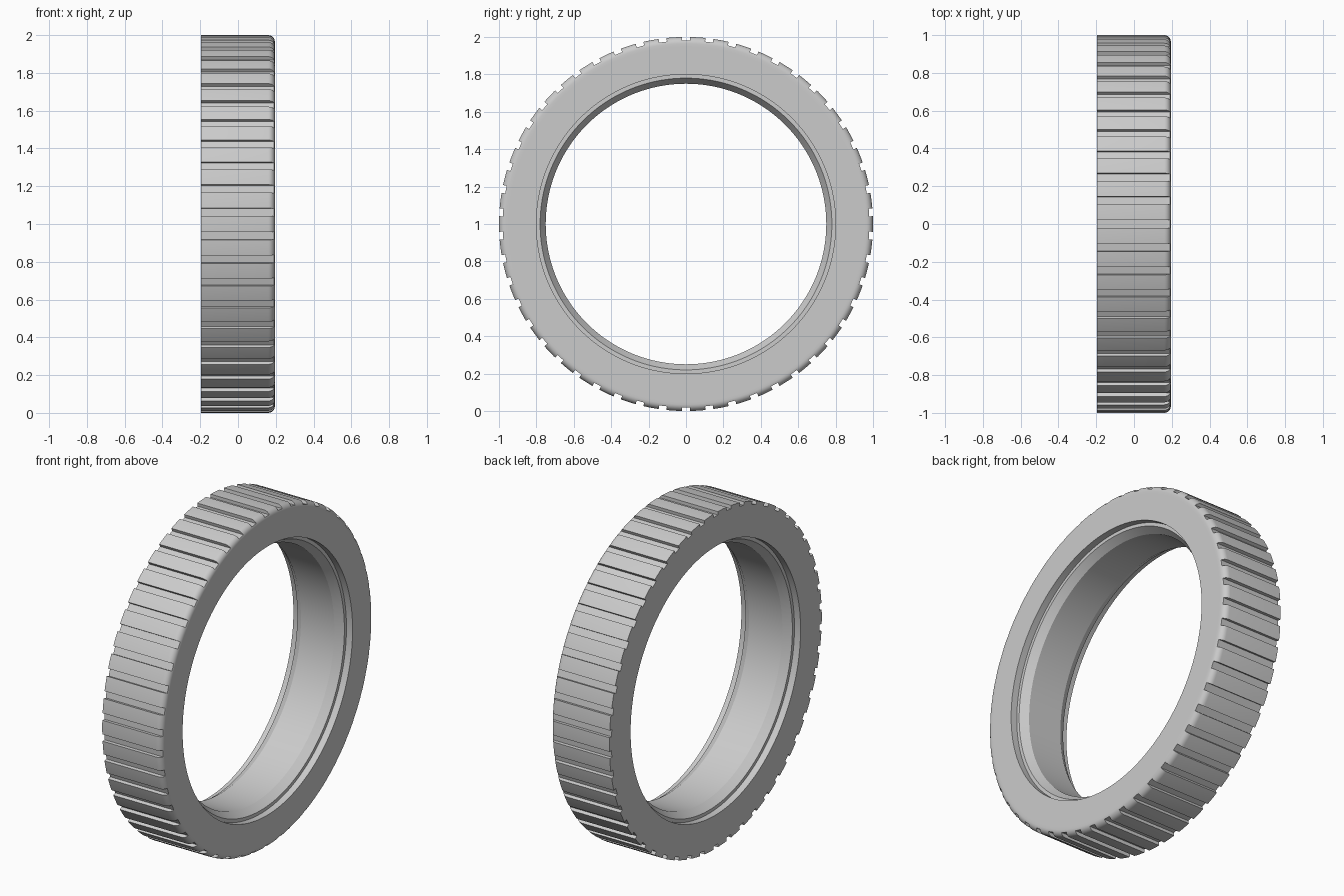
import bpy
import bmesh
from math import pi, sin, cos, radians
from mathutils import Matrix, Vector

old = bpy.data.objects.get("Cube")
if old:
    bpy.data.objects.remove(old, do_unlink=True)

HALF = 0.195      # half width of the ring
FILLET = 0.035    # rounding of the outer edge on the +x side
GROOVES = 50
GROOVE_DEPTH = 0.02
GROOVE_WIDTH = 0.042


def add_object(name, bm):
    mesh = bpy.data.meshes.new(name)
    bmesh.ops.recalc_face_normals(bm, faces=bm.faces)
    bm.to_mesh(mesh)
    bm.free()
    obj = bpy.data.objects.new(name, mesh)
    bpy.context.collection.objects.link(obj)
    obj.location.z = 1
    return obj


grey = bpy.data.materials.new("rubber grey")
grey.use_nodes = True
grey.diffuse_color = (0.6, 0.6, 0.6, 1)
grey.node_tree.nodes["Principled BSDF"].inputs["Base Color"].default_value = (0.6, 0.6, 0.6, 1)

# Cross-section as (x, radius): stepped and chamfered bore, one rounded edge
bore = [(HALF, 0.80), (HALF - 0.04, 0.80), (HALF - 0.04, 0.78), (HALF - 0.085, 0.75)]
profile = [(-x, r) for x, r in bore] + bore[::-1]
profile.append((HALF, 0.95))
for i in range(7):
    a = i / 6 * pi / 2
    profile.append((HALF - FILLET + FILLET * cos(a), 1 - FILLET + FILLET * sin(a)))
profile.append((-HALF, 1))
# The list starts at the left face edge and runs inward, across the bore and back outside

# Ring body turned around the x axis
bm = bmesh.new()
verts = [bm.verts.new((x, 0, r)) for x, r in profile]
edges = [bm.edges.new((v, verts[(i + 1) % len(verts)])) for i, v in enumerate(verts)]
bmesh.ops.spin(bm, geom=verts + edges, cent=(0, 0, 0), axis=(1, 0, 0),
               angle=2 * pi, steps=200, use_duplicate=False)
bmesh.ops.remove_doubles(bm, verts=bm.verts, dist=0.0001)
tyre = add_object("tyre_ring", bm)
tyre.data.materials.append(grey)

# Bars that cut the tread grooves
bm = bmesh.new()
for k in range(GROOVES):
    place = (Matrix.Rotation(2 * pi * k / GROOVES, 4, 'X')
             @ Matrix.Translation(Vector((0, 0, 1 - GROOVE_DEPTH + 0.05)))
             @ Matrix.Diagonal((1, GROOVE_WIDTH, 0.1, 1)))
    bmesh.ops.create_cube(bm, size=1, matrix=place)
cutter = add_object("groove_cutter", bm)
cutter.hide_render = True

# Cut the grooves, then smooth the curved faces
cut = tyre.modifiers.new("grooves", 'BOOLEAN')
cut.operation = 'DIFFERENCE'
cut.solver = 'EXACT'
cut.object = cutter
bpy.ops.object.select_all(action='DESELECT')
tyre.select_set(True)
bpy.context.view_layer.objects.active = tyre
bpy.ops.object.modifier_apply(modifier=cut.name)
bpy.data.objects.remove(cutter, do_unlink=True)
bpy.ops.object.shade_smooth_by_angle(angle=radians(30))
